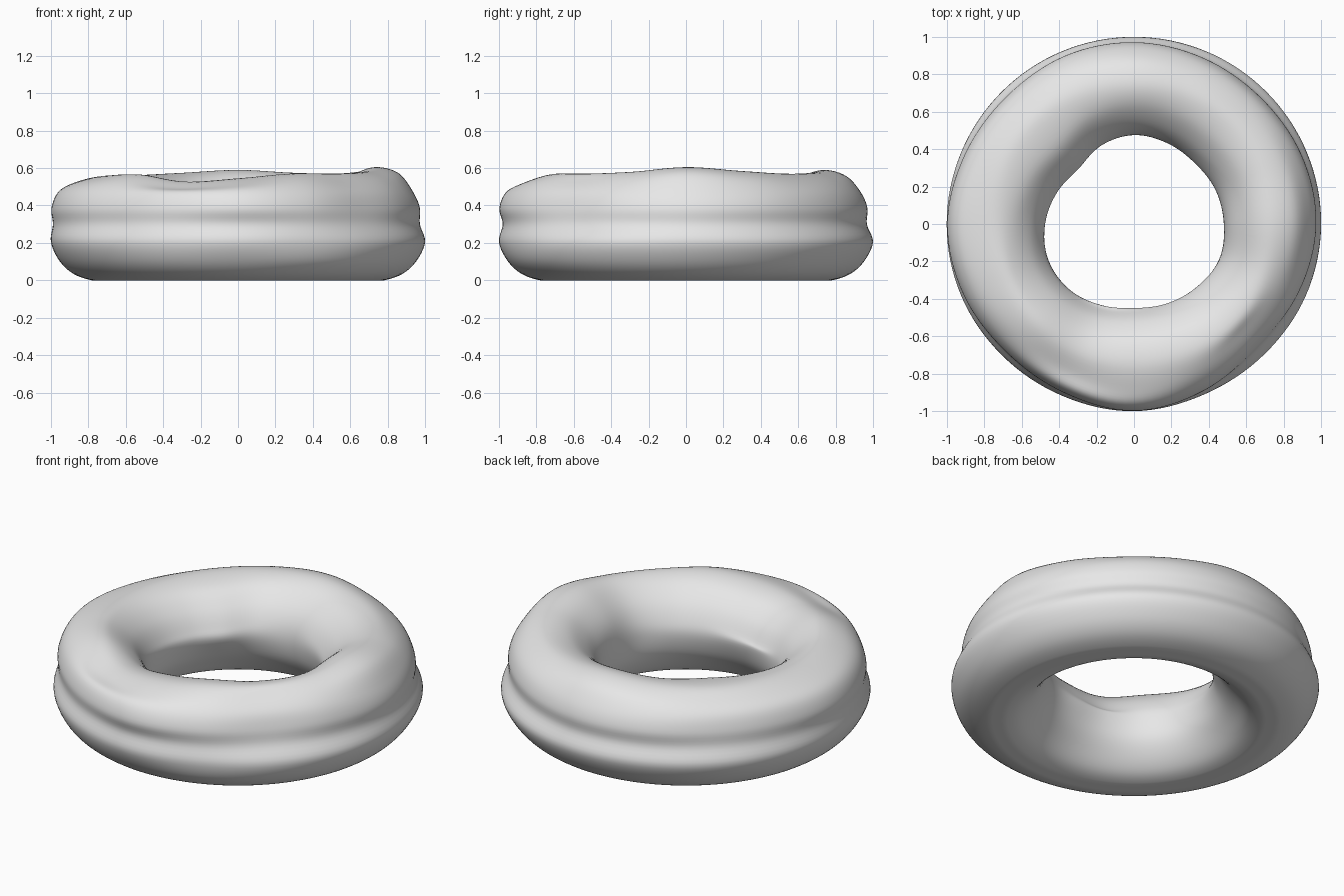
import bpy, bmesh, math

if "Cube" in bpy.data.objects:
    bpy.data.objects.remove(bpy.data.objects["Cube"])

SEG, SUB = 128, 5   # steps around the ring, steps between profile points


def spline(a, b, c, d, t):
    # smooth curve from b to c
    return b + 0.5 * t * (c - a + t * (2 * a - 5 * b + 4 * c - d + t * (3 * (b - c) + d - a)))


def around(vals, ang):
    # smooth periodic value at an angle from evenly spaced samples
    n = len(vals)
    f = ang / math.tau * n
    i = int(f)
    return spline(*[vals[(i + k) % n] for k in (-1, 0, 1, 2)], f - i)


# samples every 22.5 degrees, counter-clockwise from +x
hole = [.48, .472, .46, .467, .475, .455, .42, .445, .475, .497, .492, .468, .45, .46, .475, .493]
crest = [.605, .585, .57, .575, .59, .575, .562, .555, .552, .56, .565, .527, .545, .57, .57, .58]
icing = [.972, .967, .955, .96, .97, .97, .96, .975, .997, .985, .965, .975, .998, .965, .925, .95]
groove = [.972, .965, .957, .96, .967, .968, .967, .977, .989, .98, .965, .97, .98, .962, .94, .955]
belly = [1, 1, 1, 1, 1, 1, 1, 1, 1, 1, .995, .995, 1, .985, .985, .995]


def section(a):
    h, c, o = around(hole, a), around(crest, a), around(icing, a)
    g, b = around(groove, a), around(belly, a)
    return [(.70, 0), (.78, 0), (.88, .035), (.955, .105), (b, .205), (g, .30),
            (o, .385), (o - .035, .47), (o - .11, c - .035), (.75, c),
            (h + .17, c - .025), (h + .075, c - .10), (h + .018, c - .19), (h, .30),
            (.35 * h + .33, .19), (.55, .10), (.62, .03)]


# doughnut body: dough and icing as one lofted ring
bm = bmesh.new()
rings = []
for s in range(SEG):
    a = math.tau * s / SEG
    p = section(a)
    n = len(p)
    ring = []
    for i in range(n):
        q = [p[(i + k) % n] for k in (-1, 0, 1, 2)]
        for j in range(SUB):
            r, z = (spline(*[v[m] for v in q], j / SUB) for m in (0, 1))
            ring.append(bm.verts.new((r * math.cos(a), r * math.sin(a), max(z, 0))))
    rings.append(ring)
for s in range(SEG):
    A, B = rings[s], rings[(s + 1) % SEG]
    for i in range(len(A)):
        j = (i + 1) % len(A)
        bm.faces.new((A[i], B[i], B[j], A[j])).smooth = True
bmesh.ops.recalc_face_normals(bm, faces=bm.faces[:])
mesh = bpy.data.meshes.new("doughnut")
bm.to_mesh(mesh)
bm.free()

mat = bpy.data.materials.new("light grey")
mat.diffuse_color = (.8, .8, .8, 1)
mat.use_nodes = True
mat.node_tree.nodes["Principled BSDF"].inputs["Base Color"].default_value = mat.diffuse_color
mesh.materials.append(mat)
bpy.context.collection.objects.link(bpy.data.objects.new("doughnut", mesh))
